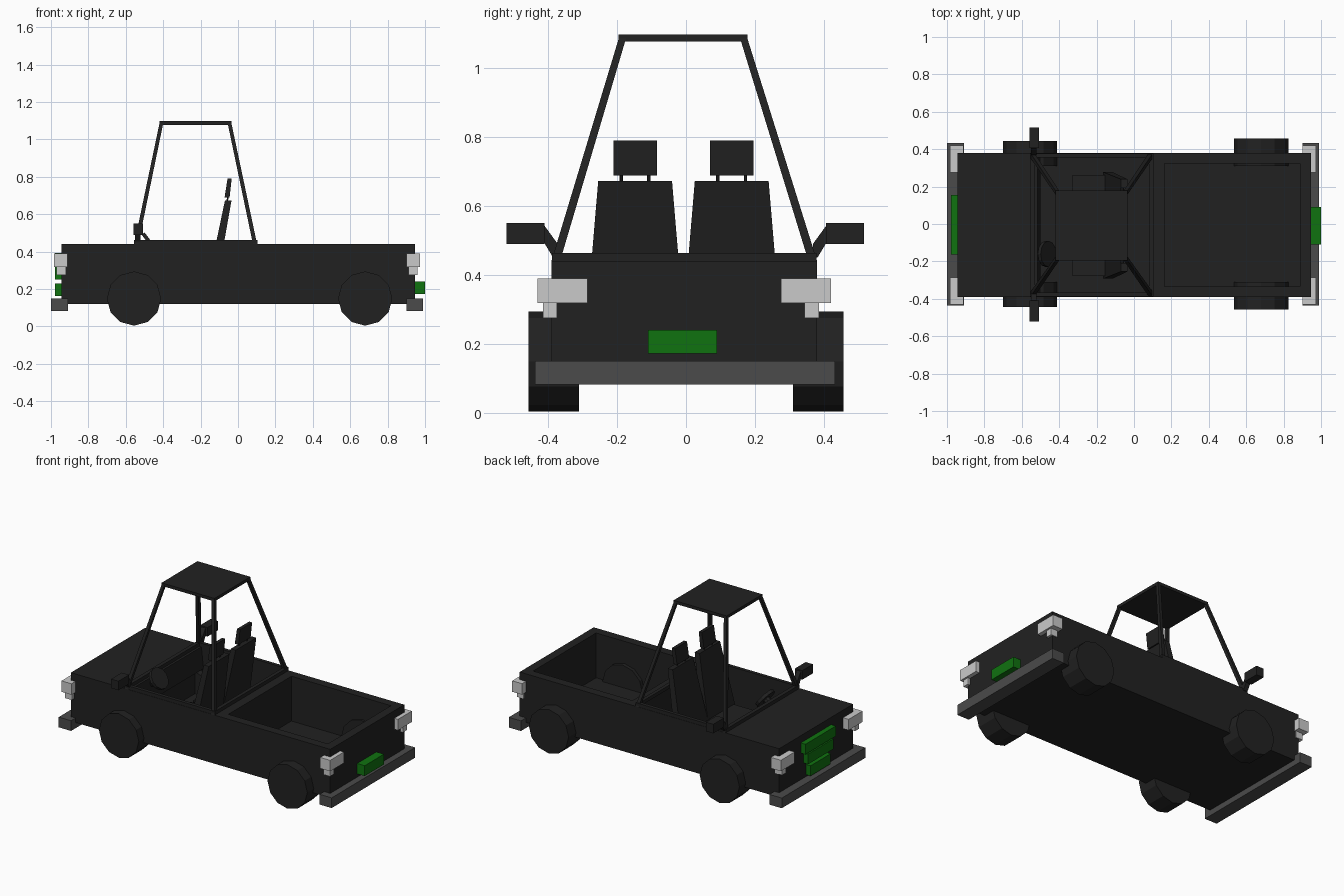
import bpy, bmesh, math
from mathutils import Vector, Matrix

if "Cube" in bpy.data.objects:
    bpy.data.objects.remove(bpy.data.objects["Cube"])


def material(name, rgb):
    m = bpy.data.materials.new(name)
    m.diffuse_color = (*rgb, 1)
    m.use_nodes = True
    m.node_tree.nodes["Principled BSDF"].inputs["Base Color"].default_value = m.diffuse_color
    return m


BLACK = material("black paint", (0.0155, 0.0155, 0.0155))
GREY = material("bumper grey", (0.07, 0.07, 0.07))
WHITE = material("lamp white", (0.59, 0.59, 0.59))
GREEN = material("plate green", (0.005, 0.17, 0.005))


def finish(name, bm, mat):
    bmesh.ops.recalc_face_normals(bm, faces=bm.faces)
    me = bpy.data.meshes.new(name)
    bm.to_mesh(me)
    bm.free()
    me.materials.append(mat)
    ob = bpy.data.objects.new(name, me)
    bpy.context.collection.objects.link(ob)
    return ob


def box(name, x, y, z, mat=BLACK):
    """Box from (min, max) ranges."""
    bm = bmesh.new()
    bmesh.ops.create_cube(bm, size=1)
    for v in bm.verts:
        v.co = [r[0] if c < 0 else r[1] for c, r in zip(v.co, (x, y, z))]
    return finish(name, bm, mat)


def prism(name, bottom, top, mat=BLACK):
    """Block between two quads given as (x0, x1, y0, y1, z)."""
    bm = bmesh.new()
    rings = []
    for x0, x1, y0, y1, z in (bottom, top):
        rings.append([bm.verts.new(p) for p in
                      ((x0, y0, z), (x1, y0, z), (x1, y1, z), (x0, y1, z))])
    a, b = rings
    bm.faces.new(a)
    bm.faces.new(b)
    for i in range(4):
        j = (i + 1) % 4
        bm.faces.new((a[i], a[j], b[j], b[i]))
    return finish(name, bm, mat)


def cylinder(name, centre, axis, radius, depth, sides, mat=BLACK):
    bm = bmesh.new()
    bmesh.ops.create_cone(bm, cap_ends=True, segments=sides, radius1=radius,
                          radius2=radius, depth=depth)
    rot = Vector((0, 0, 1)).rotation_difference(Vector(axis)).to_matrix().to_4x4()
    bmesh.ops.transform(bm, verts=bm.verts, matrix=Matrix.Translation(centre) @ rot)
    return finish(name, bm, mat)


# Body shell with cabin and cargo bed hollowed out
body = box("body", (-0.944, 0.945), (-0.39, 0.38), (0.12, 0.44))
for name, x, y in (("cabin_cutter", (-0.53, 0.10), (-0.365, 0.355)),
                   ("bed_cutter", (0.163, 0.888), (-0.333, 0.323))):
    cutter = box(name, x, y, (0.145, 0.6))
    mod = body.modifiers.new(name, 'BOOLEAN')
    mod.operation = 'DIFFERENCE'
    mod.solver = 'EXACT'
    mod.object = cutter
    bpy.context.view_layer.objects.active = body
    bpy.ops.object.modifier_apply(modifier=name)
    bpy.data.objects.remove(cutter)

# Sill rails around the cabin opening
for side, y in (("right", (-0.388, -0.365)), ("left", (0.355, 0.378))):
    box(side + "_sill_rail", (-0.555, 0.10), y, (0.44, 0.463))
for end, x in (("front", (-0.555, -0.53)), ("rear", (0.08, 0.103))):
    box(end + "_sill_rail", x, (-0.388, 0.378), (0.44, 0.463))

# Roof and sloping pillars
box("roof", (-0.42, -0.035), (-0.195, 0.178), (1.077, 1.097))
for end, xb, xt in (("front", -0.555, -0.42), ("rear", 0.08, -0.055)):
    for side, yb, yt in (("right", -0.39, -0.195), ("left", 0.355, 0.157)):
        prism(f"{end}_{side}_pillar", (xb, xb + 0.022, yb, yb + 0.025, 0.44),
              (xt, xt + 0.02, yt, yt + 0.021, 1.085))

# Seats
for side, y in (("right", -0.1475), ("left", 0.1325)):
    box(side + "_seat_cushion", (-0.33, -0.10), (y - 0.13, y + 0.13), (0.145, 0.27))
    prism(side + "_seat_back", (-0.165, -0.115, y - 0.145, y + 0.145, 0.22),
          (-0.07, -0.035, y - 0.107, y + 0.107, 0.672))
    prism(side + "_headrest", (-0.072, -0.045, y - 0.063, y + 0.063, 0.688),
          (-0.056, -0.034, y - 0.063, y + 0.063, 0.79))
    for i, dy in enumerate((-0.04, 0.04)):
        cylinder(f"{side}_headrest_post_{i + 1}", (-0.056, y + dy, 0.68),
                 (0.2, 0, 1), 0.005, 0.04, 6)

# Dashboard and steering wheel
prism("dashboard", (-0.53, -0.50, -0.365, 0.355, 0.30), (-0.53, -0.515, -0.365, 0.355, 0.44))
cylinder("steering_wheel", (-0.465, -0.16, 0.44), (0.8, 0, 0.6), 0.07, 0.02, 12)
cylinder("steering_column", (-0.50, -0.16, 0.413), (0.8, 0, 0.6), 0.025, 0.08, 8)

# Mirrors on slanted arms
for side, s, off in (("right", -1, 0), ("left", 1, -0.004)):
    ys = sorted((s * 0.41 + off, s * 0.52 + off))
    box(side + "_mirror", (-0.56, -0.507), ys, (0.49, 0.55))
    bm = bmesh.new()
    outline = ((0.372, 0.45), (0.372, 0.49), (0.412, 0.545), (0.412, 0.495), (0.385, 0.45))
    face = bm.faces.new([bm.verts.new((-0.55, s * y + off, z)) for y, z in outline])
    ext = bmesh.ops.extrude_face_region(bm, geom=[face])["geom"]
    bmesh.ops.translate(bm, vec=(0.03, 0, 0),
                        verts=[v for v in ext if isinstance(v, bmesh.types.BMVert)])
    finish(side + "_mirror_arm", bm, BLACK)

# Wheels
for end, x, outer in (("front", -0.556, 0.445), ("rear", 0.68, 0.457)):
    for side, s in (("right", -1), ("left", 1)):
        cylinder(f"{end}_{side}_wheel", (x, s * (outer + 0.31) / 2, 0.149),
                 (0, 1, 0), 0.145, outer - 0.31, 12)

# Bumpers and lamps at both ends
for end, bx, lx, sx in (("front", (-1.0, -0.91), (-0.985, -0.912), (-0.97, -0.92)),
                        ("rear", (0.90, 0.988), (0.90, 0.972), (0.912, 0.96))):
    box(end + "_bumper", bx, (-0.437, 0.432), (0.083, 0.15), GREY)
    for side, ly, sy in (("right", (-0.43, -0.286), (-0.415, -0.374)),
                         ("left", (0.276, 0.42), (0.343, 0.386))):
        box(f"{end}_{side}_lamp", lx, ly, (0.318, 0.39), WHITE)
        box(f"{end}_{side}_signal", sx, sy, (0.275, 0.32), WHITE)

# Rear plate and stepped front grille
box("rear_plate", (0.94, 1.0), (-0.11, 0.09), (0.172, 0.24), GREEN)
for i, (half, z) in enumerate(((0.105, 0.163), (0.132, 0.25), (0.158, 0.325))):
    box(f"grille_bar_{i + 1}", (-0.978, -0.94), (-half - 0.004, half - 0.004),
        (z, z + 0.067), GREEN)
